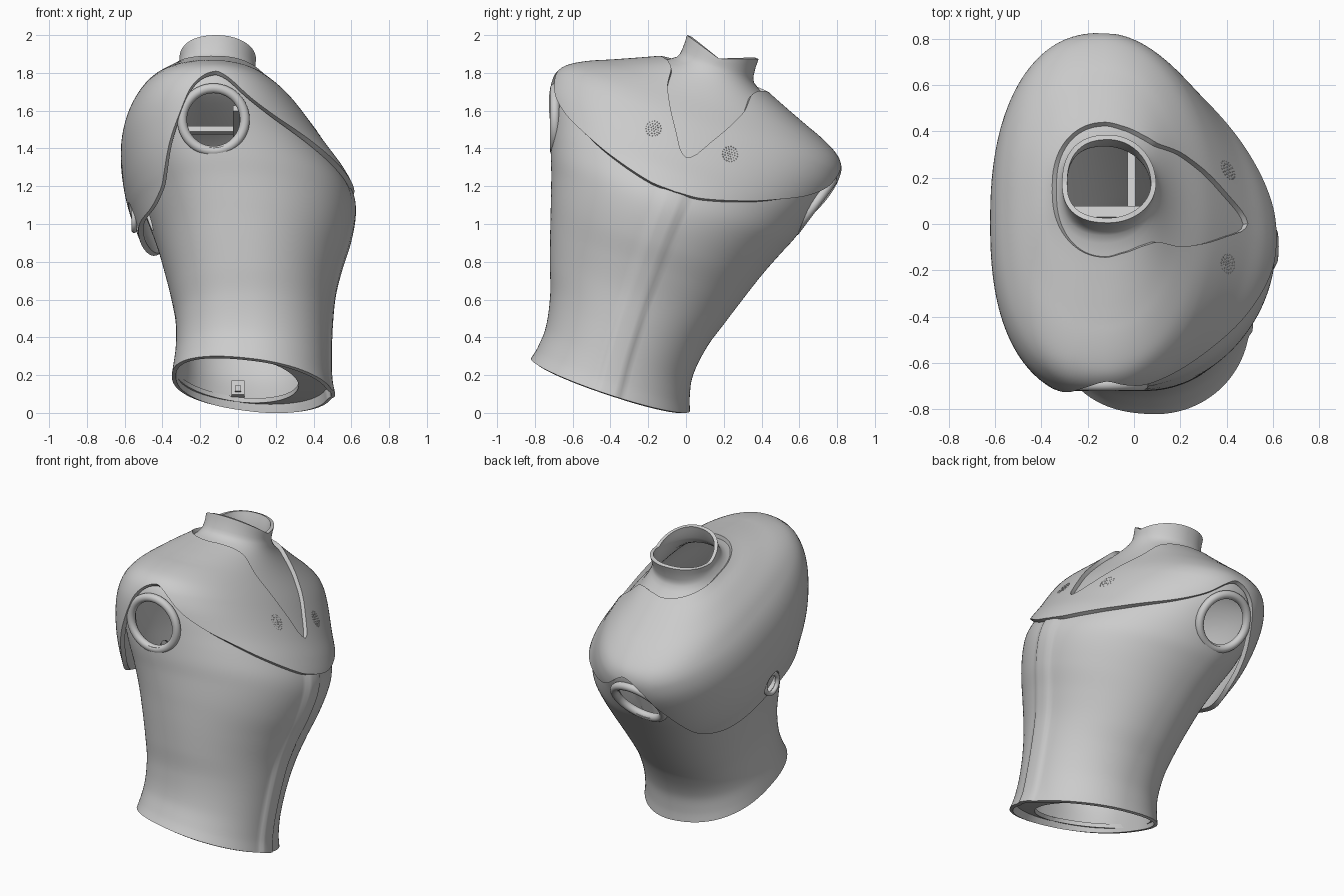
import bpy, bmesh, math
from mathutils import Matrix, Vector

if "Cube" in bpy.data.objects:
    bpy.data.objects.remove(bpy.data.objects["Cube"])

# Torso is modelled upright (x = chest direction, y = shoulder line), then leaned sideways
LEAN = Matrix.Translation((0, -0.4, 0.148)) @ Matrix.Rotation(math.radians(-18.4), 4, 'X')


def curve(pts, v):
    """Smooth interpolation through (v, value) points."""
    if v <= pts[0][0]:
        return pts[0][1]
    if v >= pts[-1][0]:
        return pts[-1][1]
    k = max(i for i in range(len(pts) - 1) if pts[i][0] <= v)

    def slope(i):
        a, b = pts[max(i - 1, 0)], pts[min(i + 1, len(pts) - 1)]
        return (b[1] - a[1]) / (b[0] - a[0])
    (x0, y0), (x1, y1) = pts[k], pts[k + 1]
    d = x1 - x0
    t = (v - x0) / d
    return ((2*t**3 - 3*t**2 + 1) * y0 + (t**3 - 2*t**2 + t) * d * slope(k)
            + (3*t**2 - 2*t**3) * y1 + (t**3 - t**2) * d * slope(k + 1))


# Section data against height: half width, chest depth, back depth, centre, sideways bend
WIDTH = [(0, .443), (.06, .425), (.18, .41), (.35, .437), (.5, .487), (.65, .537), (.8, .587),
         (.95, .642), (1.05, .682), (1.2, .727), (1.35, .765), (1.43, .765), (1.49, .745),
         (1.53, .70), (1.58, .61), (1.63, .49), (1.68, .37), (1.72, .28), (1.76, .215),
         (1.82, .2), (1.89, .2)]
CHEST = [(0, .5), (.06, .487), (.18, .483), (.35, .49), (.5, .505), (.65, .54), (.8, .585),
         (.95, .61), (1.05, .60), (1.15, .55), (1.25, .475), (1.45, .325), (1.6, .19),
         (1.7, .12), (1.77, .095), (1.89, .095)]
BACK = [(0, -.35), (.18, -.33), (.35, -.33), (.5, -.355), (.65, -.39), (.8, -.43), (.95, -.48),
        (1.1, -.535), (1.25, -.57), (1.35, -.575), (1.45, -.555), (1.55, -.505), (1.65, -.42),
        (1.73, -.335), (1.8, -.312), (1.89, -.31)]
CENTRE = [(0, .075), (.5, .05), (.8, 0), (1.1, -.11), (1.24, -.13), (1.7, -.13), (1.89, -.11)]
BEND = [(0, 0), (.2, -.012), (.5, -.017), (.8, -.012), (1.05, 0), (1.9, 0)]


def surf(a, h):
    """Point on the torso skin; a = angle from the chest, h = height."""
    c, s = math.cos(a), math.sin(a)
    e = 1 if c > 0 else 2 / 2.4
    xc = curve(CENTRE, h)
    reach = (curve(CHEST, h) if c > 0 else curve(BACK, h)) - xc
    x = xc + reach * abs(c) ** e
    y = math.copysign(curve(WIDTH, h) * abs(s) ** e, s) + curve(BEND, h)
    z = h
    if h < .3:
        z -= .12 * (x - .075) * (1 - h / .3)                    # sloping waist rim
    if h > 1.76:
        z -= .065 * (1 - abs(s)) * (h - 1.76) / .125            # dipped neck rim
    return Vector((x, y, z))


def normal(a, h):
    da = surf(a + .02, h) - surf(a - .02, h)
    return da.cross(surf(a, h + .01) - surf(a, h - .01)).normalized()


def loft(name, fn, rows, cols=160):
    bm = bmesh.new()
    g = [[bm.verts.new(fn(2 * math.pi * i / cols, j / rows)) for i in range(cols)]
         for j in range(rows + 1)]
    for j in range(rows):
        for i in range(cols):
            k = (i + 1) % cols
            bm.faces.new((g[j][i], g[j][k], g[j + 1][k], g[j + 1][i]))
    return to_object(name, bm)


def to_object(name, bm):
    me = bpy.data.meshes.new(name)
    bm.to_mesh(me)
    bm.free()
    ob = bpy.data.objects.new(name, me)
    bpy.context.collection.objects.link(ob)
    return ob


def finish(ob, thick=0, cutters=()):
    """Apply thickness and cut-outs, lean the part and smooth it."""
    if thick:
        m = ob.modifiers.new("thickness", 'SOLIDIFY')
        m.thickness, m.offset = thick, -1
    for c in cutters:
        m = ob.modifiers.new("cut", 'BOOLEAN')
        m.object, m.operation, m.solver = c, 'DIFFERENCE', 'EXACT'
    bpy.context.view_layer.update()
    ev = ob.evaluated_get(bpy.context.evaluated_depsgraph_get())
    me = bpy.data.meshes.new_from_object(ev)
    ob.modifiers.clear()
    ob.data = me
    me.transform(LEAN @ ob.matrix_world)
    ob.matrix_world = Matrix.Identity(4)
    bpy.ops.object.select_all(action='DESELECT')
    ob.select_set(True)
    bpy.context.view_layer.objects.active = ob
    bpy.ops.object.shade_smooth_by_angle(angle=math.radians(40))


def aim(pos, axis):
    return Matrix.Translation(pos) @ Vector(axis).to_track_quat('Z', 'Y').to_matrix().to_4x4()


def cylinder(name, pos, axis, r, depth):
    bm = bmesh.new()
    bmesh.ops.create_cone(bm, cap_ends=True, segments=64, radius1=r, radius2=r, depth=depth,
                          matrix=aim(pos, axis))
    return to_object(name, bm)


def ring(name, pos, axis, r, minor):
    bpy.ops.mesh.primitive_torus_add(major_radius=r, minor_radius=minor,
                                     major_segments=64, minor_segments=16)
    ob = bpy.context.object
    ob.name = name
    ob.data.transform(aim(pos, axis))
    finish(ob)


def box(name, pos, size):
    bm = bmesh.new()
    bmesh.ops.create_cube(bm, size=1, matrix=Matrix.Translation(pos) @ Matrix.Diagonal((*size, 1)))
    finish(to_object(name, bm))


# Cutters for arm openings and back socket
SIDES = {"right": -1, "left": 1}
cutters = [cylinder(n + "_arm_cutter", (-.13, s * .74, 1.24), (0, s * .949, -.316), .155, .36)
           for n, s in SIDES.items()]
back_cut = cylinder("back_cutter", (-.57, 0, .94), (1, 0, 0), .075, .3)


# Torso skin with neck and a raised strip down the front
def body(a, t):
    p = surf(a, 1.885 * t)
    if p.x > 0 and p.z < 1.1:
        p.x += .014 * max(0, min(1, (.075 - abs(p.y - curve(BEND, p.z))) / .025))
    return p


finish(loft("torso_body", body, 90), .022, cutters + [back_cut])

# Mantle plate over chest, shoulders and back, with a V neckline
LOWER = [(0, 1.07), (12, 1.08), (33, 1.15), (50, 1.23), (60, 1.285), (71, 1.36), (82, 1.45),
         (90, 1.47), (100, 1.40), (108, 1.26), (115, 1.15), (124, 1.03), (133, .94),
         (150, .875), (180, .88)]
UPPER = [(0, 1.255), (3, 1.28), (8, 1.39), (16, 1.535), (30, 1.655), (46, 1.698), (70, 1.713),
         (90, 1.712), (130, 1.722), (180, 1.735)]


def mantle(a, t):
    deg = math.degrees(a)
    deg = min(deg, 360 - deg)
    lo, hi = curve(LOWER, deg), curve(UPPER, deg)
    h = lo + (hi - lo) * t
    d = .025 + .05 * max(0, -math.cos(a)) * max(0, min(1, (1.5 - h) / .5))
    d += .018 * math.sin(a) ** 2 * max(0, min(1, (1.6 - h) / .15))
    return surf(a, h) + normal(a, h) * d


finish(loft("mantle_plate", mantle, 40, 200), .028, [back_cut])

# Arm opening lips and the back socket
for n, s in SIDES.items():
    ring(n + "_arm_lip", (-.13, s * .722, 1.24), (0, s * .949, -.316), .166, .026)
ring("back_socket_lip", (-.55, 0, .93), (1, 0, 0), .064, .014)

# Perforated speaker dots on the chest
for n, s in SIDES.items():
    bm = bmesh.new()
    for k, count in enumerate((1, 6, 12, 18)):
        for i in range(count):
            f = 2 * math.pi * i / count
            h = 1.345 + .013 * k * math.sin(f)
            a = s * math.asin((.21 + .013 * k * math.cos(f)) / curve(WIDTH, h))
            p = surf(a, h) + normal(a, h) * .025
            bmesh.ops.create_icosphere(bm, subdivisions=1, radius=.004,
                                       matrix=Matrix.Translation(p))
    finish(to_object(n + "_speaker_dots", bm))


# Inner ledge at the waist opening, deepest on the chest side
def ledge(a, t):
    p = surf(a, .06)
    q = Vector((-.005 + .325 * math.cos(a), .385 * math.sin(a), p.z))
    return p.lerp(q, t)


finish(loft("waist_ledge", ledge, 2), .025)
box("waist_latch", (0, .37, .1), (.07, .05, .08))
box("waist_latch_pin", (0, .35, .09), (.03, .05, .03))

# Inner frame rails
box("shoulder_rail", (-.01, 0, 1.36), (.035, 1.1, .03))
box("cross_shelf", (-.1, 0, 1.42), (.7, .05, .03))

for c in cutters + [back_cut]:
    bpy.data.objects.remove(c)
